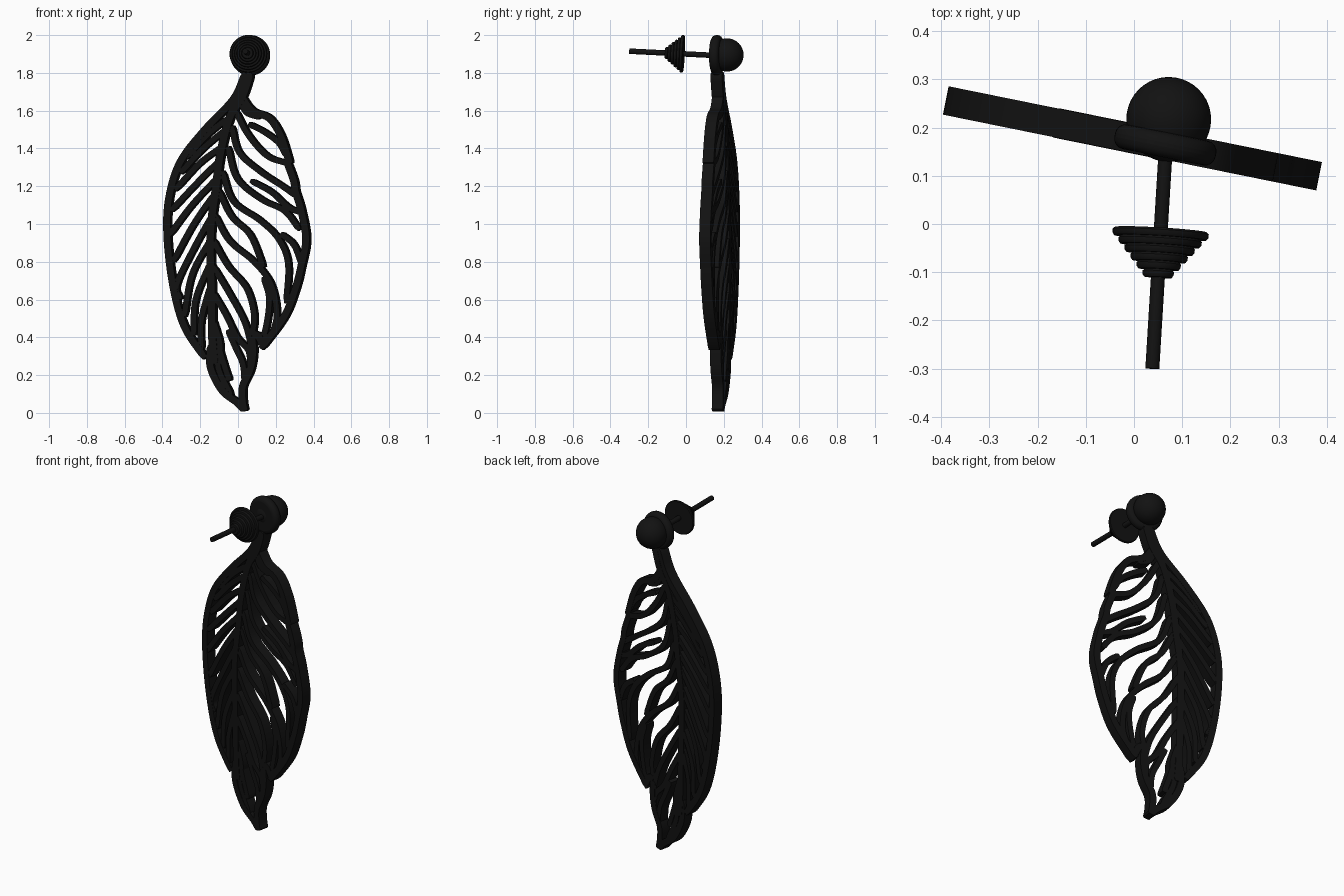
import bpy, bmesh, math
from mathutils import Vector

if "Cube" in bpy.data.objects:
    bpy.data.objects.remove(bpy.data.objects["Cube"])

black = bpy.data.materials.new("black_metal")
black.diffuse_color = (0.006, 0.006, 0.006, 1)
black.use_nodes = True
black.node_tree.nodes["Principled BSDF"].inputs["Base Color"].default_value = black.diffuse_color
NORMAL = Vector((0.199, 0.98, 0)).normalized()   # facing of the tilted leaf plane


def finish(ob, angle=40):
    ob.data.materials.append(black)
    bpy.ops.object.select_all(action='DESELECT')
    ob.select_set(True)
    bpy.context.view_layer.objects.active = ob
    bpy.ops.object.shade_smooth_by_angle(angle=math.radians(angle))


def mesh_object(name, bm):
    bmesh.ops.recalc_face_normals(bm, faces=bm.faces)
    me = bpy.data.meshes.new(name)
    bm.to_mesh(me)
    bm.free()
    ob = bpy.data.objects.new(name, me)
    bpy.context.collection.objects.link(ob)
    finish(ob)
    return ob


def smooth_path(pts, n=7):
    """Catmull-Rom samples through 2D points."""
    p = [Vector((a / 100, b / 100)) for a, b in pts]
    p = [2 * p[0] - p[1]] + p + [2 * p[-1] - p[-2]]
    out = []
    for i in range(1, len(p) - 2):
        a, b, c, d = p[i - 1:i + 3]
        for k in range(n):
            t = k / n
            out.append(0.5 * (2 * b + (c - a) * t + (2 * a - 5 * b + 4 * c - d) * t * t
                              + (3 * b - a - 3 * c + d) * t ** 3))
    return out + [p[-2]]


def add_strip(bm, pts, width, depth):
    """Rectangular bar following a path in the leaf plane, narrowed at its ends."""
    path = smooth_path(pts)
    rings = []
    for i, p in enumerate(path):
        t = (path[min(i + 1, len(path) - 1)] - path[max(i - 1, 0)]).normalized()
        taper = 0.65 if i in (0, len(path) - 1) else 1
        side = Vector((-t.y, t.x)) * width / 2 * taper
        ring = []
        for s, d in ((1, 1), (-1, 1), (-1, -1), (1, -1)):
            q = p + side * s
            ring.append(bm.verts.new(Vector((q.x, 0.177 - 0.203 * q.x, q.y)) + NORMAL * d * depth / 2))
        rings.append(ring)
    for a, b in zip(rings, rings[1:]):
        for j in range(4):
            bm.faces.new((a[j], a[(j + 1) % 4], b[(j + 1) % 4], b[j]))
    bm.faces.new(rings[0])
    bm.faces.new(rings[-1])


def strips(name, paths, width, depth):
    bm = bmesh.new()
    for p in paths:
        add_strip(bm, p, width, depth)
    return mesh_object(name, bm)


# Leaf paths: (x, z) in hundredths of a unit, seen from the front
strips("midrib", [[(7, 180), (3, 168), (-4, 156), (-9, 136), (-11, 120), (-14, 95),
                   (-13.5, 62), (-13, 38), (-12, 26)]], 0.042, 0.062)

strips("leaf_rim", [
    [(4.5, 180), (-2, 166), (-17, 150), (-30, 133), (-36, 114), (-37, 94), (-34, 68), (-28, 46), (-17, 29)],
    [(2, 168), (8, 160), (17, 156), (23, 147), (27, 135), (27.5, 132)],
    [(26, 134), (30, 123), (31, 117), (34, 107), (36.5, 92), (34, 78), (31, 66), (25, 51), (12.5, 34)],
    [(-14, 36), (-14, 24), (-8, 12), (0, 5.5), (3.8, 1.5)],
    [(8, 40), (8.5, 32), (7, 23), (3, 14), (3, 6), (4, 1)],
    [(8, 41), (11, 41), (13.5, 36)],
], 0.038, 0.06)

strips("left_veins", [
    [(-5, 156), (-16, 147), (-27, 135)],
    [(-6, 150), (-18, 140), (-30, 127)],
    [(-8, 141), (-20, 132), (-33, 118)],
    [(-9, 134), (-22, 121), (-35, 107)],
    [(-10, 125), (-24, 110), (-36, 94)],
    [(-12, 116), (-23, 100), (-34, 80)],
    [(-13, 105), (-23, 87), (-32, 68), (-30, 60)],
    [(-14, 92), (-24, 73), (-28, 51)],
    [(-14, 80), (-22, 60), (-23, 41)],
    [(-14, 68), (-19, 49), (-19, 33)],
], 0.031, 0.057)

strips("right_upper_veins", [
    [(2, 165), (5, 159), (12, 156.5)],
    [(6, 153), (14, 149), (22, 143), (26, 136)],
    [(-1, 160), (6, 147), (16, 136), (27, 132)],
    [(-3, 152), (1, 138), (12, 128), (24, 120), (31, 115)],
    [(7, 123), (18, 117), (27, 109), (34, 106)],
    [(-5, 141), (0, 124), (13, 113), (25, 107), (33, 97)],
    [(-8, 128), (-2, 112), (12, 102), (22, 92), (27, 79), (26, 58)],
    [(23, 95), (30, 89), (34, 79)],
    [(-10, 118), (-3, 104), (7, 94), (14, 77)],
], 0.031, 0.057)

strips("right_lower_veins", [
    [(-12, 105), (-4, 91), (9, 80), (18, 68), (21, 52), (18, 40)],
    [(14, 72), (17, 60), (15, 44), (12, 38)],
    [(-13, 92), (-5, 78), (5, 66), (9, 52), (8, 41)],
    [(-13, 78), (-4, 63), (4, 48), (8, 33)],
    [(-13, 64), (-6, 52), (0, 40), (6, 33), (7, 24)],
    [(-5, 44), (-1, 35), (3, 26), (4, 16)],
    [(-10, 36), (-7, 26), (-4, 17)],
    [(-13, 50), (-9, 36), (-10, 24), (-3, 9)],
], 0.031, 0.057)


def align(ob, direction):
    ob.rotation_euler = direction.to_track_quat('Z', 'Y').to_euler()


# Round plate behind the ball
bpy.ops.mesh.primitive_cylinder_add(vertices=48, radius=0.107, depth=0.052, location=(0.065, 0.164, 1.893))
plate = bpy.context.object
plate.name = "round_plate"
align(plate, NORMAL)
bev = plate.modifiers.new("rounded_edge", 'BEVEL')
bev.width, bev.segments = 0.022, 4
finish(plate)

# Ball stud
bpy.ops.mesh.primitive_uv_sphere_add(segments=40, ring_count=24, radius=0.088, location=(0.072, 0.217, 1.895))
ball = bpy.context.object
ball.name = "ball"
finish(ball)

# Ear post
a, b = Vector((0.038, -0.30, 1.915)), Vector((0.066, 0.16, 1.892))
axis = (b - a).normalized()
bpy.ops.mesh.primitive_cylinder_add(vertices=24, radius=0.0145, depth=(b - a).length, location=(a + b) / 2)
post = bpy.context.object
post.name = "ear_post"
align(post, axis)
finish(post)

# Stepped conical clutch, turned around the post
prof = [(0, 0)]
steps = 6
for i in range(steps):
    r = 0.1 - i * 0.0135
    z = -i * 0.0165
    prof += [(r - 0.004, z), (r, z - 0.004), (r, z - 0.011), (r - 0.004, z - 0.0165)]
prof.append((0, -steps * 0.0165))
bm = bmesh.new()
vs = [bm.verts.new((r, 0, z)) for r, z in prof]
es = [bm.edges.new(e) for e in zip(vs, vs[1:])]
bmesh.ops.spin(bm, geom=vs + es, cent=(0, 0, 0), axis=(0, 0, 1), angle=math.tau, steps=40)
bmesh.ops.remove_doubles(bm, verts=bm.verts, dist=0.0005)
clutch = mesh_object("clutch", bm)
align(clutch, axis)
clutch.location = a + axis * 0.289
